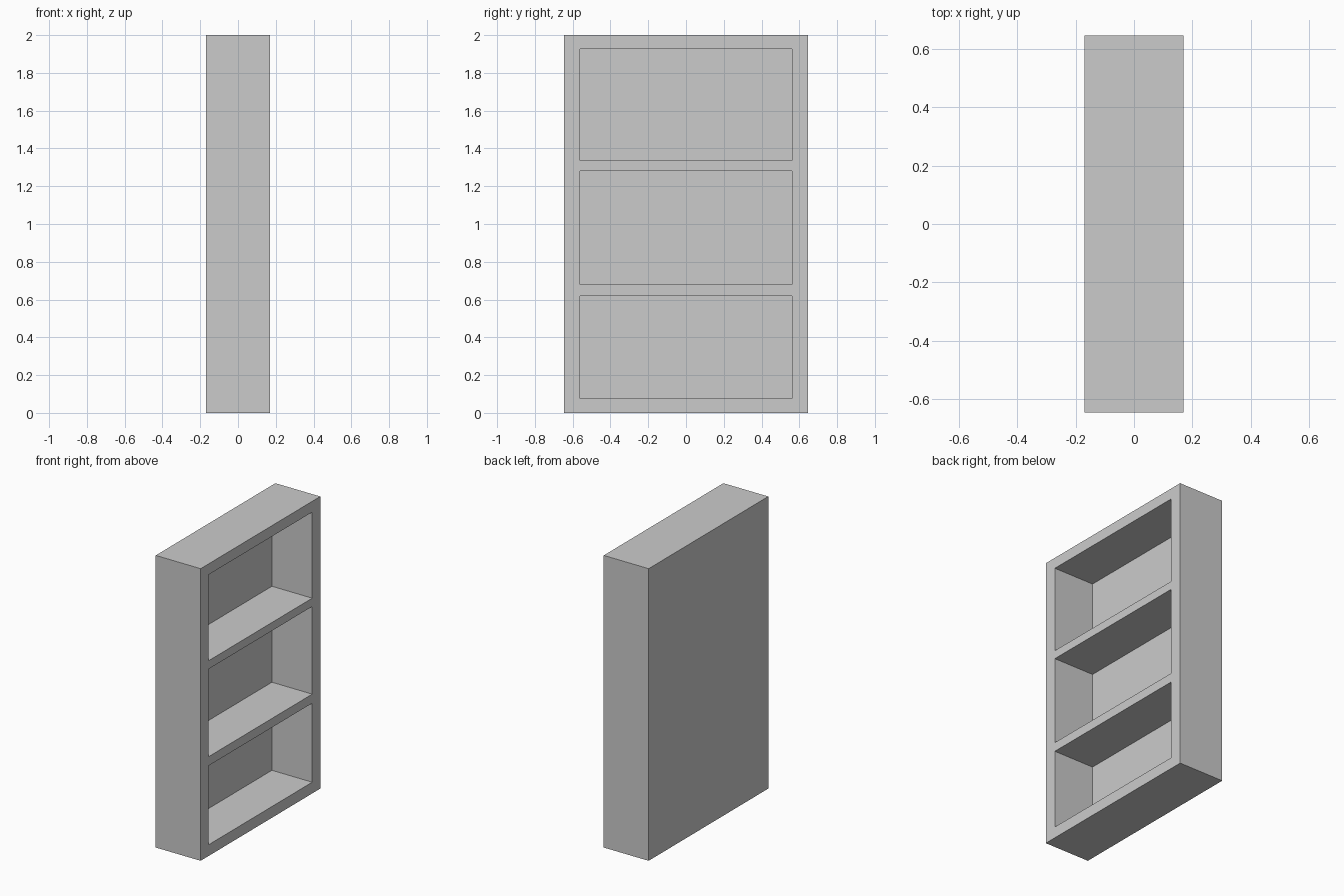
import bpy

if "Cube" in bpy.data.objects:
    bpy.data.objects.remove(bpy.data.objects["Cube"])

DEPTH, WIDTH, HEIGHT = 0.34, 1.294, 2.0
BACK = 0.035                      # back panel thickness
OPENING = 0.56                    # half width of each compartment
BAYS = [(0.077, 0.618), (0.68, 1.28), (1.337, 1.926)]


def box(name, lo, hi):
    bpy.ops.mesh.primitive_cube_add(size=1, location=[(a + b) / 2 for a, b in zip(lo, hi)])
    ob = bpy.context.object
    ob.name = name
    ob.scale = [b - a for a, b in zip(lo, hi)]
    bpy.ops.object.transform_apply(location=True, rotation=False, scale=True)
    return ob


# Solid bookcase body
bookcase = box("bookcase", (-DEPTH / 2, -WIDTH / 2, 0), (DEPTH / 2, WIDTH / 2, HEIGHT))

# Three compartments open towards +x, leaving sides, shelves and back panel
for i, (bottom, top) in enumerate(BAYS):
    cutter = box(f"compartment_cutter_{i + 1}",
                 (-DEPTH / 2 + BACK, -OPENING, bottom), (DEPTH / 2 + 0.1, OPENING, top))
    cutter.hide_render = True
    mod = bookcase.modifiers.new(f"compartment_{i + 1}", 'BOOLEAN')
    mod.operation = 'DIFFERENCE'
    mod.solver = 'EXACT'
    mod.object = cutter
    bpy.context.view_layer.objects.active = bookcase
    bpy.ops.object.modifier_apply(modifier=mod.name)
    bpy.data.objects.remove(cutter, do_unlink=True)
